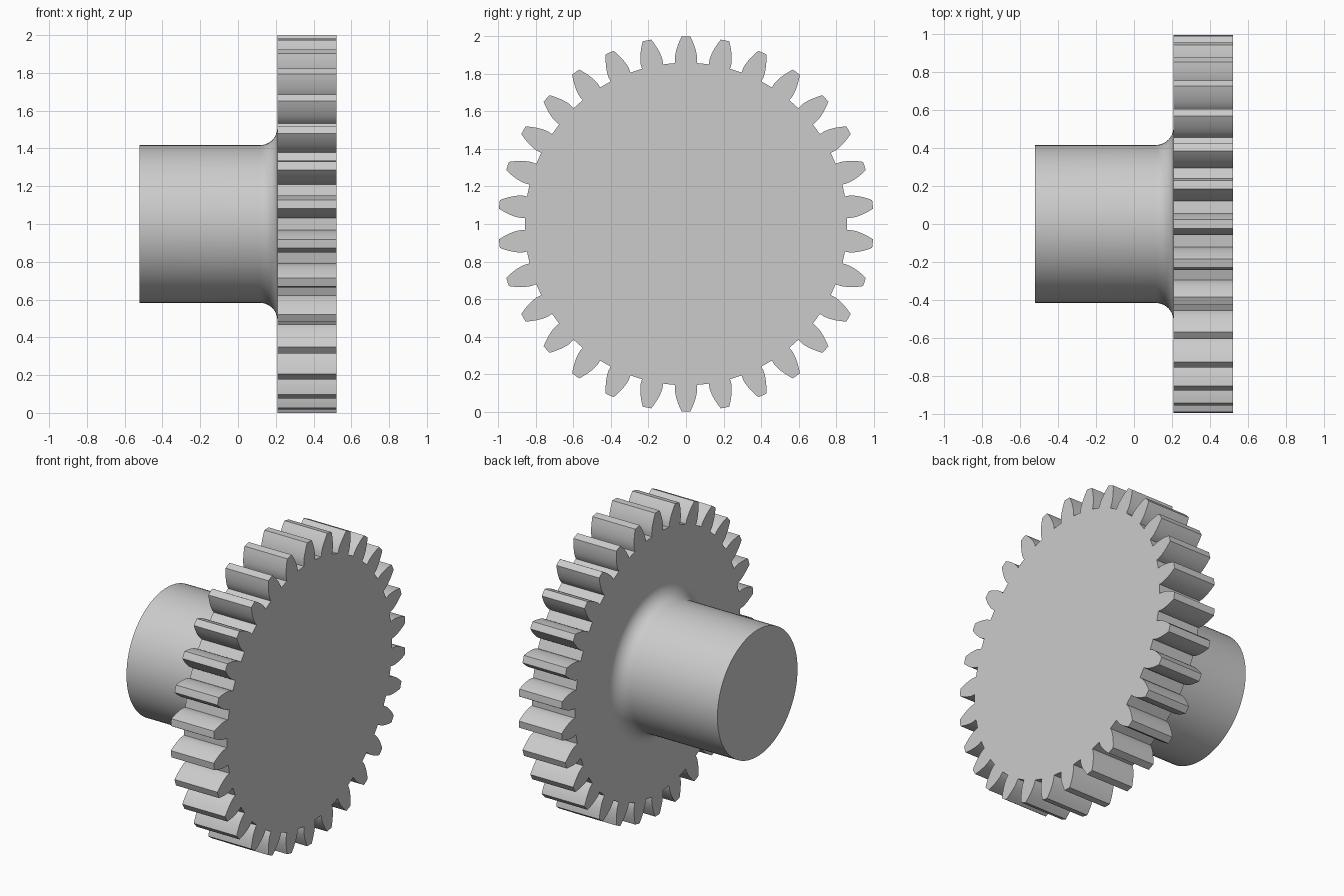
import bpy
import bmesh
from math import pi, sin, cos, tan, acos, sqrt, radians

old = bpy.data.objects.get("Cube")
if old:
    bpy.data.objects.remove(old, do_unlink=True)

# Gear proportions, all driven by the module
TEETH = 30
MODULE = 2 / (TEETH + 2)
PITCH_R = MODULE * TEETH / 2
TIP_R = PITCH_R + MODULE
ROOT_R = PITCH_R - 1.25 * MODULE
PRESSURE = radians(20)
BASE_R = PITCH_R * cos(PRESSURE)
FLANK_STEPS = 8

RIGHT_X = 0.521
GEAR_X = RIGHT_X - 5 * MODULE
LEFT_X = -RIGHT_X
HUB_R = 0.417
FILLET = 1.5 * MODULE
CENTRE_Z = 1.0

steel = bpy.data.materials.new("light grey steel")
steel.use_nodes = True
steel.diffuse_color = (0.6, 0.6, 0.6, 1)
steel.node_tree.nodes["Principled BSDF"].inputs["Base Color"].default_value = (0.6, 0.6, 0.6, 1)


def finish(bm, name):
    """Turn a bmesh into a shaded object."""
    bmesh.ops.recalc_face_normals(bm, faces=bm.faces)
    mesh = bpy.data.meshes.new(name)
    bm.to_mesh(mesh)
    bm.free()
    mesh.materials.append(steel)
    obj = bpy.data.objects.new(name, mesh)
    obj.location.z = CENTRE_Z
    bpy.context.collection.objects.link(obj)
    bpy.ops.object.select_all(action='DESELECT')
    obj.select_set(True)
    bpy.context.view_layer.objects.active = obj
    bpy.ops.object.shade_smooth_by_angle(angle=radians(30))
    return obj


def involute(angle):
    return tan(angle) - angle


def half_angle(r):
    """Half the angular tooth width at radius r."""
    a = acos(min(1, BASE_R / max(r, BASE_R)))
    return pi / (2 * TEETH) + involute(PRESSURE) - involute(a)


# Toothed wheel: involute outline extruded along x
radii = [ROOT_R] + [BASE_R + (TIP_R - BASE_R) * i / FLANK_STEPS for i in range(FLANK_STEPS + 1)]
tooth = [(r, -half_angle(r)) for r in radii]
tooth += [(TIP_R, 0)] + [(r, half_angle(r)) for r in reversed(radii)]

bm = bmesh.new()
outline = []
for t in range(TEETH):
    middle = 2 * pi * t / TEETH
    for r, a in tooth:
        outline.append(bm.verts.new((GEAR_X, r * sin(middle + a), r * cos(middle + a))))
face = bm.faces.new(outline)
extruded = bmesh.ops.extrude_face_region(bm, geom=[face], use_keep_orig=True)
moved = [v for v in extruded["geom"] if isinstance(v, bmesh.types.BMVert)]
bmesh.ops.translate(bm, verts=moved, vec=(RIGHT_X - GEAR_X, 0, 0))
finish(bm, "toothed_wheel")

# Hub: lathed profile with a fillet flaring into the wheel
profile = [(LEFT_X, 0), (LEFT_X, HUB_R)]
for i in range(13):
    a = pi / 2 * i / 12
    profile.append((GEAR_X - FILLET + FILLET * sin(a), HUB_R + FILLET * (1 - cos(a))))
profile += [(GEAR_X + MODULE / 4, HUB_R + FILLET), (GEAR_X + MODULE / 4, 0)]

bm = bmesh.new()
verts = [bm.verts.new((x, 0, r)) for x, r in profile]
edges = [bm.edges.new(pair) for pair in zip(verts, verts[1:])]
bmesh.ops.spin(bm, geom=verts + edges, cent=(0, 0, 0), axis=(1, 0, 0),
               angle=2 * pi, steps=96, use_duplicate=False)
bmesh.ops.remove_doubles(bm, verts=bm.verts, dist=0.0001)
finish(bm, "hub")
